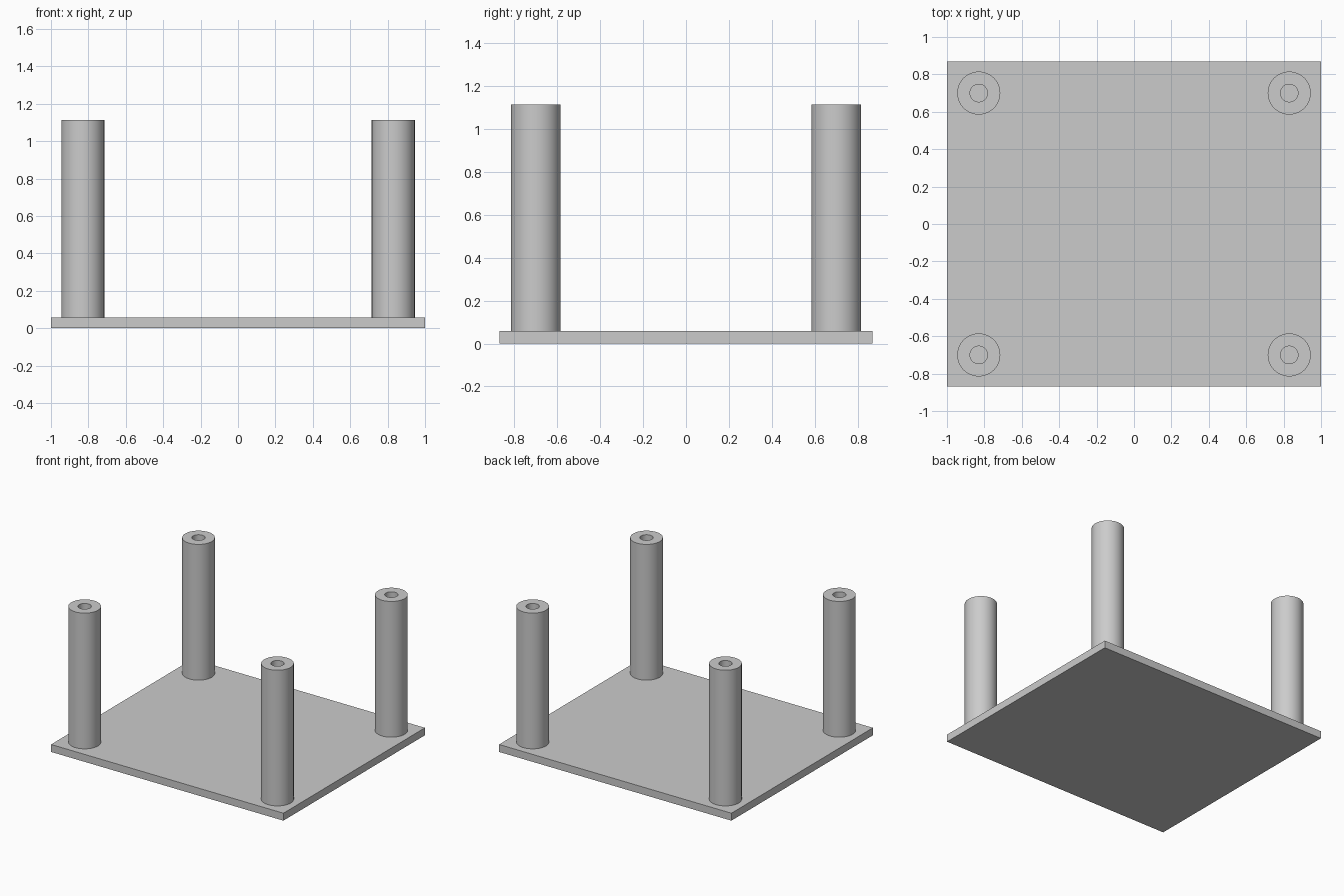
import bpy
import bmesh
from math import tau
from mathutils import Vector

cube = bpy.data.objects.get("Cube")
if cube:
    bpy.data.objects.remove(cube, do_unlink=True)

WIDTH, DEPTH, THICK = 2.0, 1.74, 0.058
POST_X, POST_Y, POST_TOP = 0.83, 0.70, 1.114
OUTER, INNER, SINK = 0.115, 0.047, 0.02

# Single grey material
grey = bpy.data.materials.new("light_grey")
grey.use_nodes = True
colour = (0.6, 0.6, 0.6, 1)
grey.diffuse_color = colour
grey.node_tree.nodes["Principled BSDF"].inputs["Base Color"].default_value = colour


def add_object(name, bm, location=(0, 0, 0)):
    bmesh.ops.recalc_face_normals(bm, faces=bm.faces)
    mesh = bpy.data.meshes.new(name)
    bm.to_mesh(mesh)
    bm.free()
    mesh.materials.append(grey)
    obj = bpy.data.objects.new(name, mesh)
    obj.location = location
    bpy.context.collection.objects.link(obj)
    return obj


# Flat base plate
bm = bmesh.new()
bmesh.ops.create_cube(bm, size=1)
bmesh.ops.scale(bm, vec=(WIDTH, DEPTH, THICK), verts=bm.verts)
add_object("base_plate", bm, (0, 0, THICK / 2))


def add_post(name, x, y):
    """Hollow post: a rectangular section spun about its axis."""
    bm = bmesh.new()
    low = THICK - SINK
    section = [(INNER, low), (OUTER, low), (OUTER, POST_TOP), (INNER, POST_TOP)]
    verts = [bm.verts.new((r, 0, z)) for r, z in section]
    edges = [bm.edges.new((verts[i - 1], verts[i])) for i in range(len(verts))]
    bmesh.ops.spin(bm, geom=verts + edges, cent=(0, 0, 0), axis=Vector((0, 0, 1)),
                   angle=tau, steps=64, use_merge=False)
    bmesh.ops.remove_doubles(bm, verts=bm.verts, dist=0.0005)
    return add_object(name, bm, (x, y, 0))


# Four hollow corner posts
posts = [add_post(f"{end}_{side}_post", sx * POST_X, sy * POST_Y)
         for end, sy in (("front", -1), ("back", 1))
         for side, sx in (("left", 1), ("right", -1))]

bpy.ops.object.select_all(action="DESELECT")
for post in posts:
    post.select_set(True)
bpy.context.view_layer.objects.active = posts[0]
bpy.ops.object.shade_smooth_by_angle()
